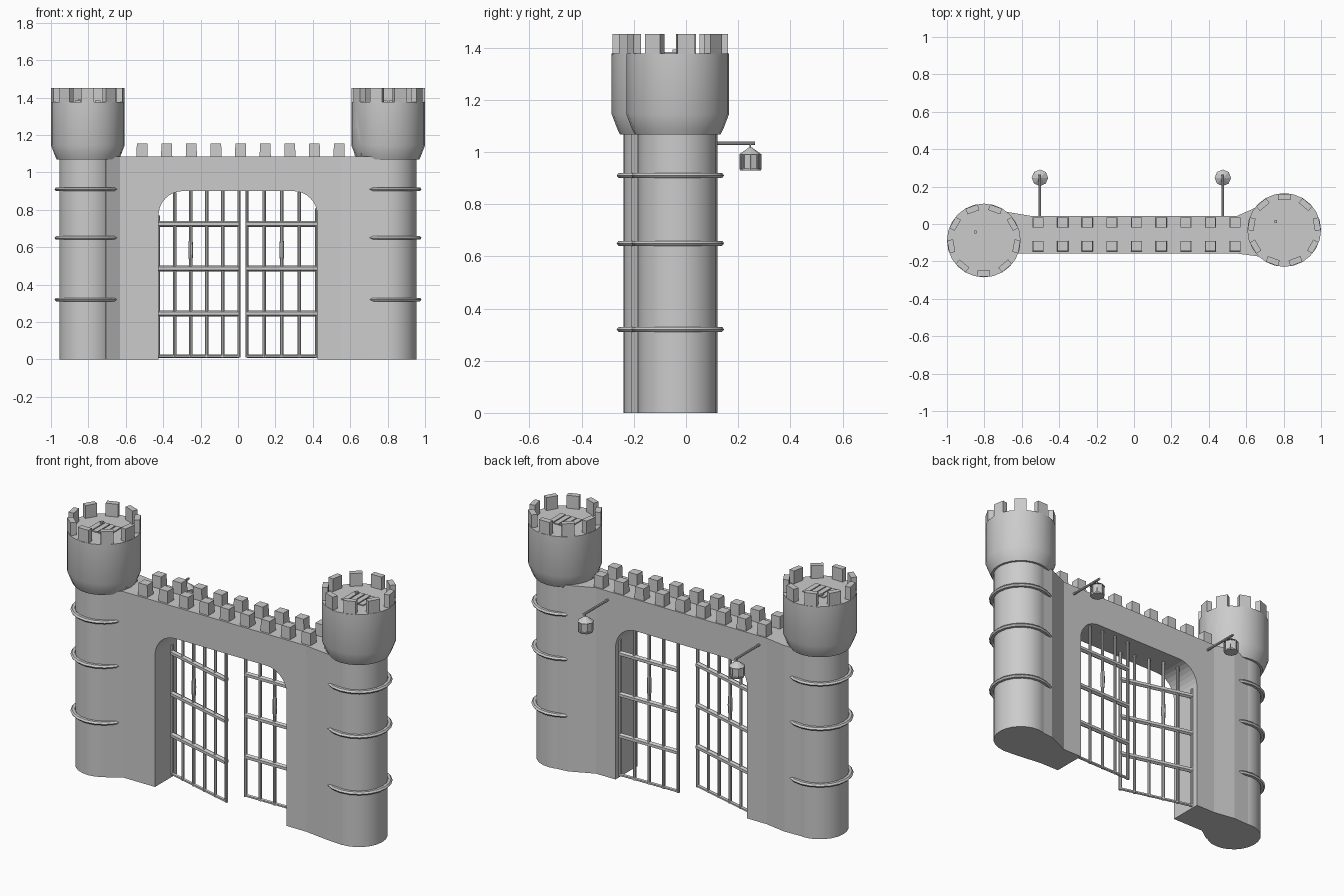
import bpy, bmesh
from math import pi, cos, sin, radians, sqrt
from mathutils import Matrix, Vector

if "Cube" in bpy.data.objects:
    bpy.data.objects.remove(bpy.data.objects["Cube"])

T = Matrix.Translation
def RZ(a):
    return Matrix.Rotation(a, 4, 'Z')


def finish(name, bm, smooth=True):
    bmesh.ops.recalc_face_normals(bm, faces=bm.faces)
    me = bpy.data.meshes.new(name)
    bm.to_mesh(me)
    bm.free()
    ob = bpy.data.objects.new(name, me)
    bpy.context.collection.objects.link(ob)
    bpy.ops.object.select_all(action='DESELECT')
    ob.select_set(True)
    bpy.context.view_layer.objects.active = ob
    if smooth:
        bpy.ops.object.shade_smooth_by_angle(angle=radians(30))
    return ob


def prism(name, pts, h, mat):
    bm = bmesh.new()
    f = bm.faces.new([bm.verts.new((x, y, 0)) for x, y in pts])
    r = bmesh.ops.extrude_face_region(bm, geom=[f])
    vs = [v for v in r['geom'] if isinstance(v, bmesh.types.BMVert)]
    bmesh.ops.translate(bm, verts=vs, vec=(0, 0, h))
    if not f.is_valid or len(bm.faces) < len(pts) + 2:
        bm.faces.new([bm.verts[i] for i in range(len(pts))])
    bm.transform(mat)
    return finish(name, bm, False)


def add_box(bm, size, mat, taper=1.0):
    vs = bmesh.ops.create_cube(bm, size=1)['verts']
    for v in vs:
        k = taper if v.co.z > 0 else 1
        v.co = mat @ Vector((v.co.x * size[0] * k, v.co.y * size[1] * k, v.co.z * size[2]))


def add_rod(bm, p, q, r, sides=6):
    p, q = Vector(p), Vector(q)
    m = T((p + q) / 2) @ (q - p).to_track_quat('Z', 'Y').to_matrix().to_4x4()
    bmesh.ops.create_cone(bm, cap_ends=True, segments=sides, radius1=r, radius2=r,
                          depth=(q - p).length, matrix=m)


def lathe(name, prof, n, mat):
    bm = bmesh.new()
    rings = [[bm.verts.new((r * cos(2 * pi * i / n), r * sin(2 * pi * i / n), z))
              for i in range(n)] for r, z in prof]
    for a, b in zip(rings, rings[1:]):
        for i in range(n):
            j = (i + 1) % n
            bm.faces.new((a[i], a[j], b[j], b[i]))
    bm.faces.new(rings[0])
    bm.faces.new(rings[-1])
    bm.transform(mat)
    return finish(name, bm)


# Gate wall with rounded-corner opening
def arch_z(x):
    d = max(0, abs(x) - 0.295) / 0.13
    return 0.77 + 0.13 * sqrt(max(0, 1 - d * d))


WALL_H = 1.085
arc = [(0.295 + 0.13 * cos(i * pi / 16), 0.77 + 0.13 * sin(i * pi / 16)) for i in range(9)]
opening = [(0.425, 0)] + arc + [(-x, z) for x, z in reversed(arc)] + [(-0.425, 0)]
prism("gate_wall", [(-0.55, 0), (-0.55, WALL_H), (0.55, WALL_H), (0.55, 0)] + opening,
      0.201, T((0, 0.043, 0)) @ Matrix.Rotation(pi / 2, 4, 'X'))

# Flared joints between wall and towers
prism("left_wall_flare", [(-0.8, -0.09), (-0.705, -0.21), (-0.63, -0.158), (-0.55, -0.158),
      (-0.55, 0.043), (-0.68, 0.065), (-0.8, 0.061)], WALL_H, Matrix())
prism("right_wall_flare", [(0.8, -0.186), (0.70, -0.178), (0.55, -0.158),
      (0.55, 0.043), (0.69, 0.105), (0.8, 0.115)], WALL_H, Matrix())

# Wall battlements
bm = bmesh.new()
for i in range(9):
    for y in (0.008, -0.118):
        add_box(bm, (0.06, 0.056, 0.075), T((-0.513 + 0.1317 * i, y, 1.1175)), 0.93)
finish("wall_battlements", bm, False)


# Towers
OUT = Matrix(((0, 0, 1, 0), (1, 0, 0, 0), (0, 1, 0, 0), (0, 0, 0, 1)))


def tower(side, cx, cy, merlon_start, door_angle):
    base = T((cx, cy, 0))
    lathe(side + "_tower_body", [(0.152, 0), (0.152, 1.08)], 24, base)
    head = lathe(side + "_tower_head", [(0.165, 1.068), (0.175, 1.088), (0.197, 1.145),
                 (0.197, 1.377)], 24, base)
    # doorway niche
    door = [(0.065, 1.092)] + [(0.065 * cos(i * pi / 8), 1.19 + 0.065 * sin(i * pi / 8))
                               for i in range(9)] + [(-0.065, 1.092)]
    frame = base @ RZ(door_angle)
    cut = prism("door_cutter", door, 0.1, frame @ T((0.163, 0, 0)) @ OUT)
    cut.hide_render = True
    bpy.context.view_layer.objects.active = head
    mod = head.modifiers.new("doorway", 'BOOLEAN')
    mod.operation, mod.object, mod.solver = 'DIFFERENCE', cut, 'EXACT'
    bpy.ops.object.modifier_apply(modifier="doorway")
    bpy.data.objects.remove(cut)
    # door boards
    bm = bmesh.new()
    for y, h in ((-0.04, 0.13), (0, 0.155), (0.04, 0.13)):
        add_box(bm, (0.012, 0.034, h), frame @ T((0.166, y, 1.09 + h / 2)))
    for z in (1.125, 1.19):
        add_box(bm, (0.016, 0.12, 0.012), frame @ T((0.168, 0, z)))
    finish(side + "_tower_door", bm, False)
    # tower battlements
    bm = bmesh.new()
    for i in range(9):
        add_box(bm, (0.032, 0.068, 0.08),
                base @ RZ(merlon_start + i * 2 * pi / 9) @ T((0.177, 0, 1.412)))
    finish(side + "_tower_battlements", bm, False)
    # roof hatch with handle
    bm = bmesh.new()
    for i in range(4):
        add_box(bm, (0.03, 0.12, 0.008), base @ T((-0.054 + 0.036 * i, 0, 1.379)))
    add_box(bm, (0.012, 0.016, 0.012), base @ T((-0.045, 0.045, 1.386)))
    finish(side + "_roof_hatch", bm, False)
    # iron bands
    bm = bmesh.new()
    n, m = 20, 6
    for z in (0.32, 0.65, 0.91):
        vs = [[bm.verts.new((cx + (0.163 + 0.015 * cos(2 * pi * j / m)) * cos(2 * pi * i / n),
                             cy + (0.163 + 0.015 * cos(2 * pi * j / m)) * sin(2 * pi * i / n),
                             z + 0.011 * sin(2 * pi * j / m))) for j in range(m)]
              for i in range(n)]
        for i in range(n):
            for j in range(m):
                a, b, k = vs[i], vs[(i + 1) % n], (j + 1) % m
                bm.faces.new((a[j], b[j], b[k], a[k]))
    finish(side + "_tower_bands", bm)


tower("left", -0.803, -0.088, -pi / 2, radians(5))
tower("right", 0.803, -0.032, pi / 2, radians(198))


# Barred gate leaves
def gate(side, hinge, free, bars, handle_bar):
    hinge, free = Vector(hinge), Vector(free)
    bm = bmesh.new()
    for i in range(bars):
        p = hinge.lerp(free, i / (bars - 1))
        add_rod(bm, (p.x, p.y, 0.01), (p.x, p.y, arch_z(p.x)), 0.009, 8)
    for z, r in ((0.017, 0.009), (0.245, 0.016), (0.485, 0.016), (0.725, 0.016)):
        add_rod(bm, hinge + Vector((0, 0, z)), free + Vector((0, 0, z)), r, 6)
    # swollen grip
    p = hinge.lerp(free, handle_bar / (bars - 1))
    bmesh.ops.create_uvsphere(bm, u_segments=8, v_segments=6, radius=1,
                              matrix=T((p.x, p.y, 0.585)) @ Matrix.Diagonal((0.013, 0.013, 0.085, 1)))
    finish(side + "_gate_leaf", bm)


gate("left", (-0.425, 0, 0), (0.005, -0.114, 0), 6, 2)
gate("right", (0.42, 0.008, 0), (0.048, 0.002, 0), 5, 2)

# Hanging lanterns on the back
for side, x in (("left", -0.503), ("right", 0.475)):
    y = 0.247
    bm = bmesh.new()
    add_rod(bm, (x, 0.03, 1.034), (x, 0.265, 1.034), 0.007, 8)
    add_rod(bm, (x, y, 1.034), (x, y, 1.01), 0.003, 6)
    finish(side + "_lantern_arm", bm)
    bm = bmesh.new()
    for r1, r2, z1, z2 in ((0.044, 0.006, 0.99, 1.017), (0.034, 0.036, 0.936, 0.99),
                           (0.04, 0.042, 0.929, 0.937)):
        bmesh.ops.create_cone(bm, cap_ends=True, segments=8, radius1=r1, radius2=r2,
                              depth=z2 - z1, matrix=T((x, y, (z1 + z2) / 2)))
    for i in range(8):
        a = i * pi / 4
        px, py = x + 0.038 * cos(a), y + 0.038 * sin(a)
        add_rod(bm, (px, py, 0.932), (px, py, 0.992), 0.004, 4)
    finish(side + "_lantern", bm, False)
